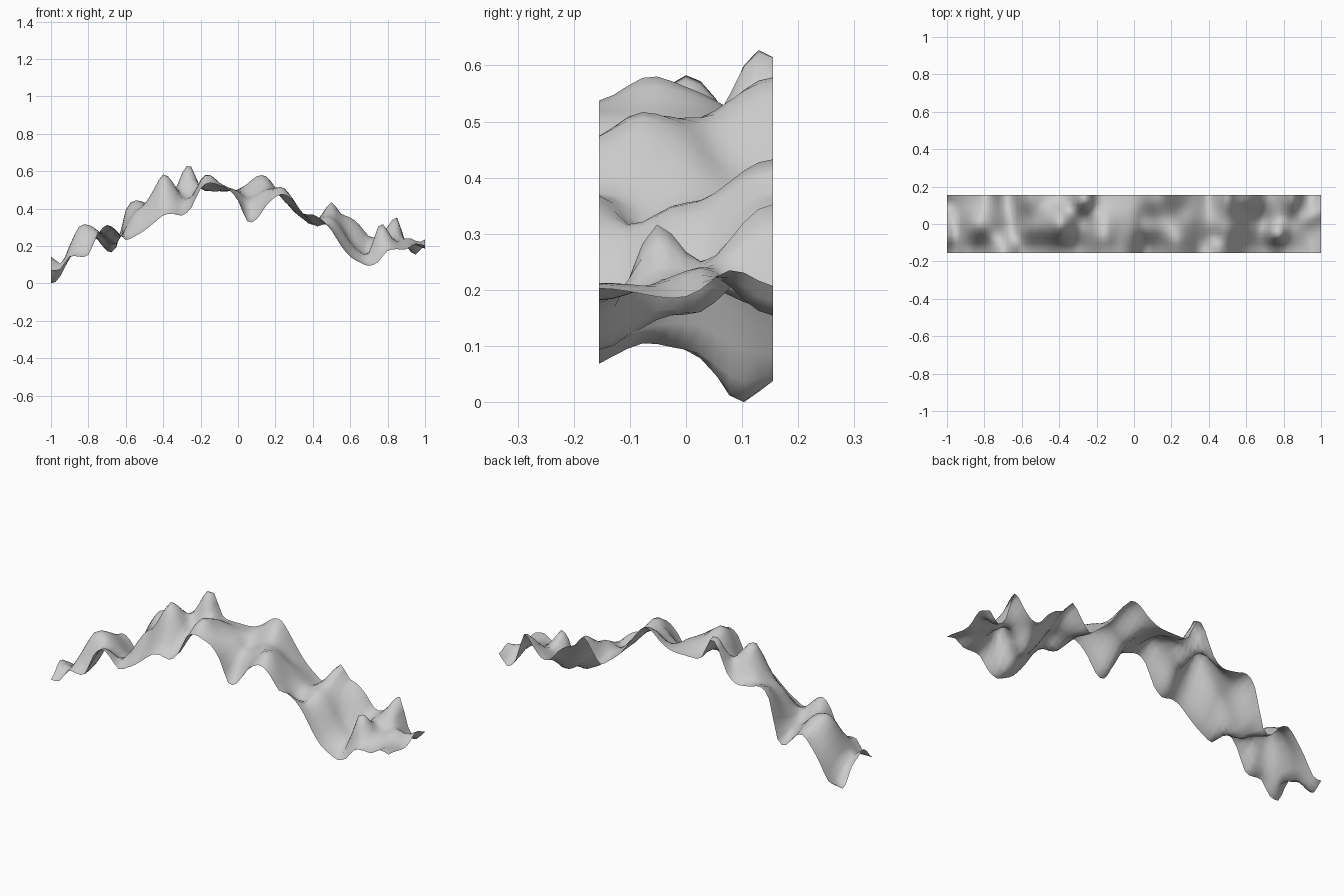
import bpy
import bmesh
import math

cube = bpy.data.objects.get("Cube")
if cube:
    bpy.data.objects.remove(cube, do_unlink=True)

HALF_WIDTH = 0.155

# Ridge profiles from end to end, evenly spaced, heights in hundredths
front_edge = [6, 7, 14, 14, 15, 26, 31, 28, 23, 25, 28, 32, 36, 37, 36, 40, 50,
              53, 52, 50, 44, 33, 34, 41, 45, 46, 43, 37, 37, 34, 28, 20, 14, 11,
              9, 11, 17, 18, 18, 21, 20]
middle = [10, 9, 20, 30, 31, 28, 23, 21, 30, 38, 42, 50, 58, 54, 46, 46, 53,
          55, 53, 51, 49, 45, 47, 50, 50, 48, 43, 37, 34, 35, 35, 30, 22, 17,
          15, 23, 24, 22, 22, 20, 18]
back_edge = [5, 5, 13, 20, 25, 23, 17, 19, 39, 44, 43, 42, 42, 46, 55, 58, 50,
             49, 49, 49, 50, 53, 57, 57, 51, 44, 38, 34, 31, 37, 43, 37, 35, 31,
             25, 25, 30, 35, 20, 15, 20]

# Local peaks and hollows: x, y, height, radius
bumps = [(-0.17, -0.07, 0.04, 0.06), (0.76, -0.06, 0.11, 0.05),
         (0.23, -0.09, 0.04, 0.06), (-0.27, 0.12, 0.06, 0.05),
         (-1.0, 0.09, -0.07, 0.05), (-1.0, -0.08, 0.06, 0.05),
         (1.0, 0.08, 0.04, 0.05), (0.93, 0.04, 0.03, 0.05),
         (0.42, -0.08, -0.05, 0.05), (0.25, 0.06, -0.03, 0.05)]


def along(profile, x):
    """Smooth spline through a profile."""
    last = len(profile) - 1
    t = min(max((x + 1) / 2 * last, 0), last)
    i = min(int(t), last - 1)
    f = t - i
    a, b, c, d = (profile[min(max(i + k, 0), last)] for k in (-1, 0, 1, 2))
    z = b + f * (c - a + f * (2*a - 5*b + 4*c - d + f * (3*(b - c) + d - a))) / 2
    return z / 100


def height(x, y):
    """Blend the three profiles across the strip and add the bumps."""
    edge = front_edge if y < 0 else back_edge
    s = abs(y) / HALF_WIDTH
    w = (1 - math.cos(math.pi * min(s, 1))) / 2
    z = along(middle, x) * (1 - w) + along(edge, x) * w
    for bx, by, h, r in bumps:
        z += h * math.exp(-((x - bx) ** 2 + (y - by) ** 2) / r ** 2)
    return z


# Rock colour
rock = bpy.data.materials.new("rock_grey")
rock.use_nodes = True
grey = (0.6, 0.6, 0.6, 1)
rock.diffuse_color = grey
rock.node_tree.nodes["Principled BSDF"].inputs["Base Color"].default_value = grey

# Terrain strip: a fine grid raised into hills
mesh = bpy.data.meshes.new("terrain_strip")
bm = bmesh.new()
bmesh.ops.create_grid(bm, x_segments=80, y_segments=12, size=1)
for v in bm.verts:
    v.co.y *= HALF_WIDTH
    v.co.z = height(v.co.x, v.co.y)
lowest = min(v.co.z for v in bm.verts)
for v in bm.verts:
    v.co.z -= lowest
for f in bm.faces:
    f.smooth = True
bm.to_mesh(mesh)
bm.free()
mesh.materials.append(rock)
terrain = bpy.data.objects.new("terrain_strip", mesh)
bpy.context.collection.objects.link(terrain)
